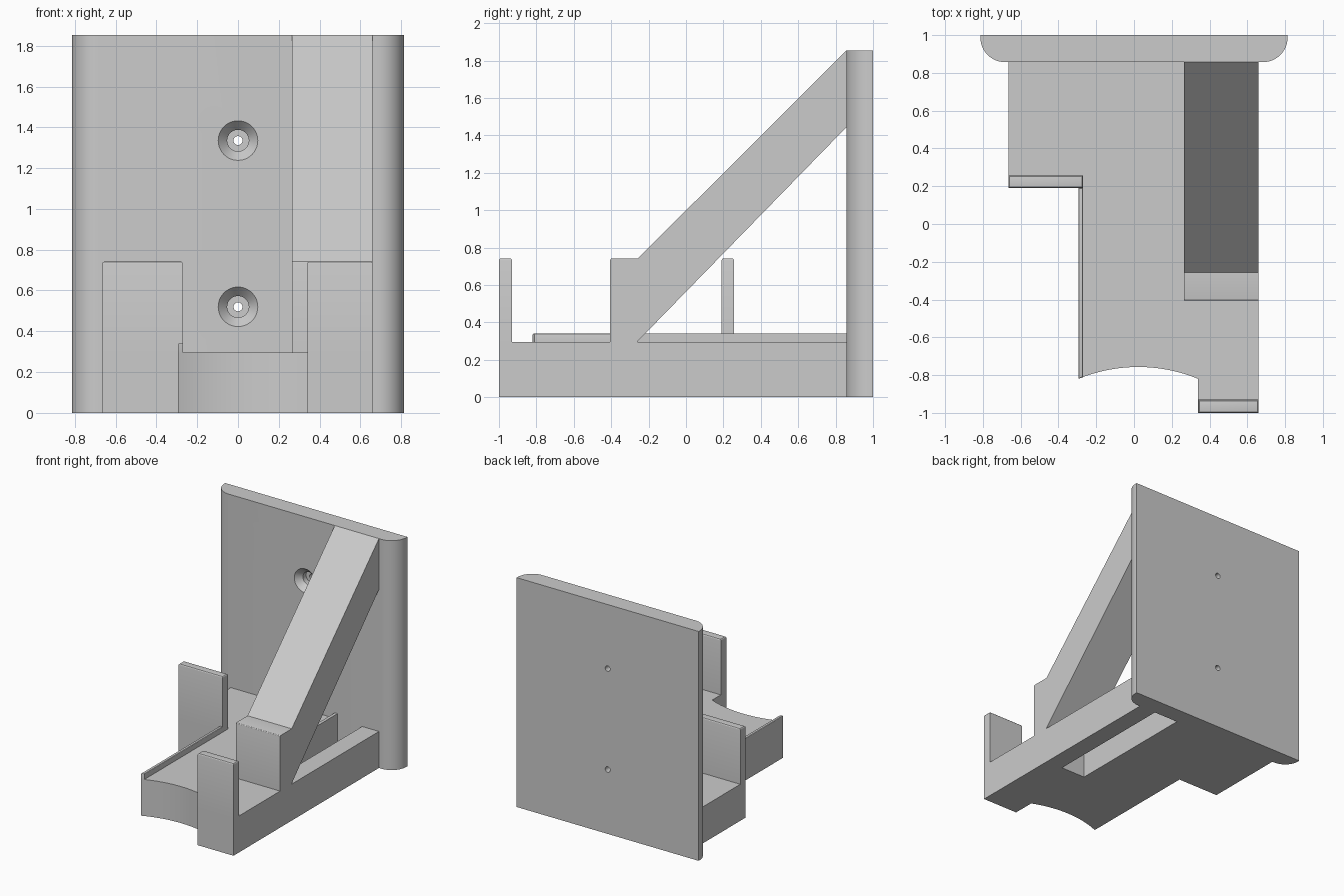
import bpy, bmesh, math
from mathutils import Vector

if "Cube" in bpy.data.objects:
    bpy.data.objects.remove(bpy.data.objects["Cube"])

grey = bpy.data.materials.new("plain grey")
grey.diffuse_color = (0.6, 0.6, 0.6, 1)
grey.use_nodes = True
grey.node_tree.nodes["Principled BSDF"].inputs["Base Color"].default_value = grey.diffuse_color


def finish(name, bm):
    bmesh.ops.recalc_face_normals(bm, faces=bm.faces)
    me = bpy.data.meshes.new(name)
    bm.to_mesh(me)
    bm.free()
    me.materials.append(grey)
    ob = bpy.data.objects.new(name, me)
    bpy.context.collection.objects.link(ob)
    return ob


def prism(name, pts, lo, hi, axis="z", bevel=0.0, pick=None):
    """Extrude a 2D outline along z (points are x,y) or x (points are y,z)."""
    bm = bmesh.new()
    place = (lambda p: (p[0], p[1], lo)) if axis == "z" else (lambda p: (lo, p[0], p[1]))
    face = bm.faces.new([bm.verts.new(place(p)) for p in pts])
    ext = bmesh.ops.extrude_face_region(bm, geom=[face])
    step = Vector((0, 0, hi - lo)) if axis == "z" else Vector((hi - lo, 0, 0))
    bmesh.ops.translate(bm, vec=step, verts=[g for g in ext["geom"] if isinstance(g, bmesh.types.BMVert)])
    bmesh.ops.recalc_face_normals(bm, faces=bm.faces)
    if bevel:
        edges = [e for e in bm.edges if all(pick(v.co) for v in e.verts)]
        bmesh.ops.bevel(bm, geom=edges, offset=bevel, segments=3, profile=0.5, affect="EDGES")
    return finish(name, bm)


def box(name, x0, x1, y0, y1, z0, z1, bevel=0.0):
    return prism(name, [(x0, y0), (x1, y0), (x1, y1), (x0, y1)], z0, z1,
                 bevel=bevel, pick=lambda c: c.z > z1 - 1e-4)


def lathe_y(name, profile, z, n=48):
    """Closed round cutter along y from (y, radius) pairs."""
    bm = bmesh.new()
    rings = [[bm.verts.new((r * math.cos(2 * math.pi * i / n), y, z + r * math.sin(2 * math.pi * i / n)))
              for i in range(n)] for y, r in profile]
    for a, b in zip(rings, rings[1:]):
        for i in range(n):
            j = (i + 1) % n
            bm.faces.new((a[i], a[j], b[j], b[i]))
    bm.faces.new(rings[0])
    bm.faces.new(rings[-1])
    return finish(name, bm)


def cut(ob, cutters):
    for c in cutters:
        c.hide_render = True
        m = ob.modifiers.new("cut", "BOOLEAN")
        m.operation, m.object, m.solver = "DIFFERENCE", c, "EXACT"
    dg = bpy.context.evaluated_depsgraph_get()
    me = bpy.data.meshes.new_from_object(ob.evaluated_get(dg))
    ob.modifiers.clear()
    ob.data = me
    for c in cutters:
        bpy.data.objects.remove(c)


# wall plate with rounded front edges and two countersunk screw holes
W, R, FRONT = 0.813, 0.13, 0.857
right = [(W - R + R * math.cos(t), FRONT + R - R * math.sin(t))
         for t in (math.pi / 2 * i / 12 for i in range(13))]
outline = [(W, 1)] + right + [(-x, y) for x, y in reversed(right)] + [(-W, 1)]
plate = prism("wall_plate", outline, 0, 1.853)
hole = [(0.80, 0.097), (FRONT, 0.097), (0.905, 0.053), (0.945, 0.053), (0.945, 0.022), (1.05, 0.022)]
cut(plate, [lathe_y("screw_cutter", hole, z) for z in (0.52, 1.335)])

# base shelf with a concave front edge and an open slot under the brace
XL, XR, YF, SAG = -0.295, 0.34, -0.82, 0.063
half, mid = (XR - XL) / 2, (XR + XL) / 2
rad = (half ** 2 + SAG ** 2) / (2 * SAG)
arc = []
for i in range(25):
    x = XL + (XR - XL) * i / 24
    arc.append((x, YF + SAG - rad + math.sqrt(rad ** 2 - (x - mid) ** 2)))
base_pts = [(-0.665, FRONT), (-0.665, 0.19), (XL, 0.19)] + arc + [(XR, -1), (0.66, -1), (0.66, FRONT)]
BASE = 0.295
base = prism("base_shelf", base_pts, 0, BASE)
cut(base, [box("slot_cutter", 0.29, 0.51, -0.25, FRONT + 0.05, -0.1, 0.5)])

# low lips along both sides of the shelf
prism("left_lip", [(XL, YF), (-0.27, -0.811), (-0.27, 0.19), (XL, 0.19)], BASE, 0.34,
      bevel=0.006, pick=lambda c: c.z > 0.339)
box("right_lip", 0.265, 0.29, -0.26, FRONT, BASE, 0.34)

# upright tabs
box("left_tab", -0.665, -0.27, 0.19, 0.257, BASE, 0.742, 0.012)
box("front_tab", XR, 0.66, -1, -0.93, BASE, 0.742, 0.012)

# diagonal brace rising from its block to the top of the plate
brace = [(-0.405, BASE), (-0.405, 0.742), (-0.257, 0.742), (FRONT, 1.853), (FRONT, 1.443), (-0.262, BASE)]
prism("diagonal_brace", brace, 0.265, 0.66, "x", 0.008, lambda c: c.y < -0.4 and c.z > 0.7)

for ob in bpy.context.scene.objects:
    ob.select_set(True)
    bpy.context.view_layer.objects.active = ob
bpy.ops.object.shade_smooth_by_angle(angle=math.radians(28))
